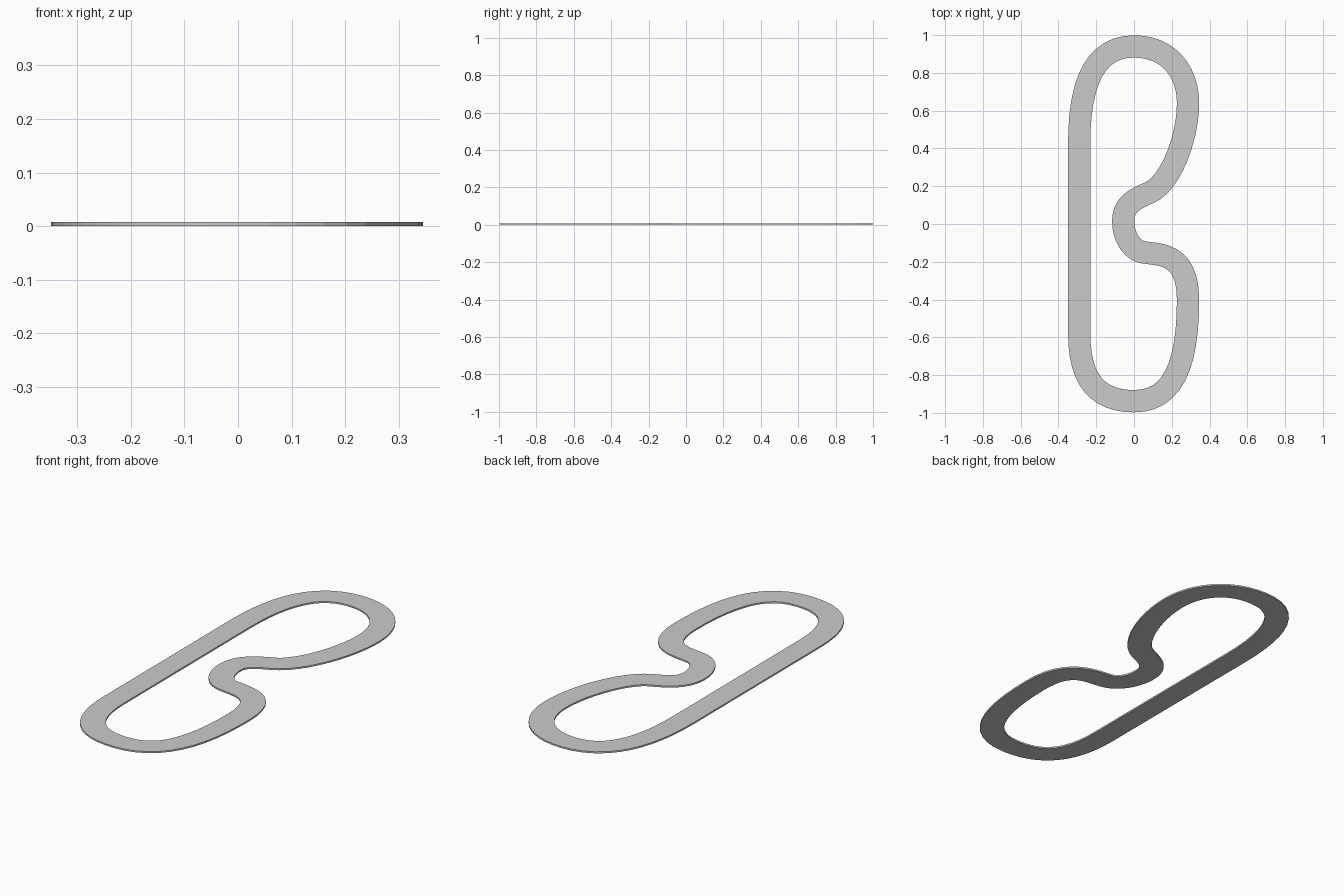
import bpy, bmesh
from mathutils import Vector
from mathutils.geometry import interpolate_bezier

if "Cube" in bpy.data.objects:
    bpy.data.objects.remove(bpy.data.objects["Cube"])

HALF_WIDTH, THICKNESS, STEPS = 0.059, 0.008, 12

# Centreline knots, clockwise from the top: (incoming handle, point, outgoing handle)
knots = [
    ((-0.20, 0.94), (0.0, 0.94), (0.18, 0.94)),
    ((0.286, 0.81), (0.286, 0.64), (0.286, 0.45)),
    ((0.19, 0.21), (0.08, 0.165), (0.0, 0.132)),
    ((-0.057, 0.10), (-0.057, 0.015), (-0.057, -0.065)),
    ((-0.015, -0.138), (0.05, -0.15), (0.13, -0.165)),
    ((0.286, -0.145), (0.286, -0.40), (0.286, -0.76)),
    ((0.20, -0.938), (0.0, -0.938), (-0.19, -0.938)),
    ((-0.29, -0.83), (-0.29, -0.58), (-0.29, -0.3)),
    ((-0.29, 0.2), (-0.29, 0.43), (-0.29, 0.76)),
]

# Sample the closed centreline; the long straight needs no subdivision
path = []
for i, (_, p, out) in enumerate(knots):
    h_in, q, _ = knots[(i + 1) % len(knots)]
    n = 1 if i == 7 else STEPS
    pts = interpolate_bezier(*[Vector((*v, 0)) for v in (p, out, h_in, q)], n + 1)
    path += pts[:-1]

# Sweep a flat rectangular section along the path
bm = bmesh.new()
rings = []
for i, p in enumerate(path):
    a = (p - path[i - 1]).normalized()
    b = (path[(i + 1) % len(path)] - p).normalized()
    t = (a + b).normalized()
    side = Vector((-t.y, t.x, 0)) * HALF_WIDTH
    up = Vector((0, 0, THICKNESS))
    rings.append([bm.verts.new(v) for v in (p - side, p + side, p + side + up, p - side + up)])
for i, r in enumerate(rings):
    s = rings[(i + 1) % len(rings)]
    for k in range(4):
        m = (k + 1) % 4
        bm.faces.new((r[k], r[m], s[m], s[k]))
bmesh.ops.recalc_face_normals(bm, faces=bm.faces)

mesh = bpy.data.meshes.new("race_track")
bm.to_mesh(mesh)
bm.free()
track = bpy.data.objects.new("race_track", mesh)
bpy.context.collection.objects.link(track)
